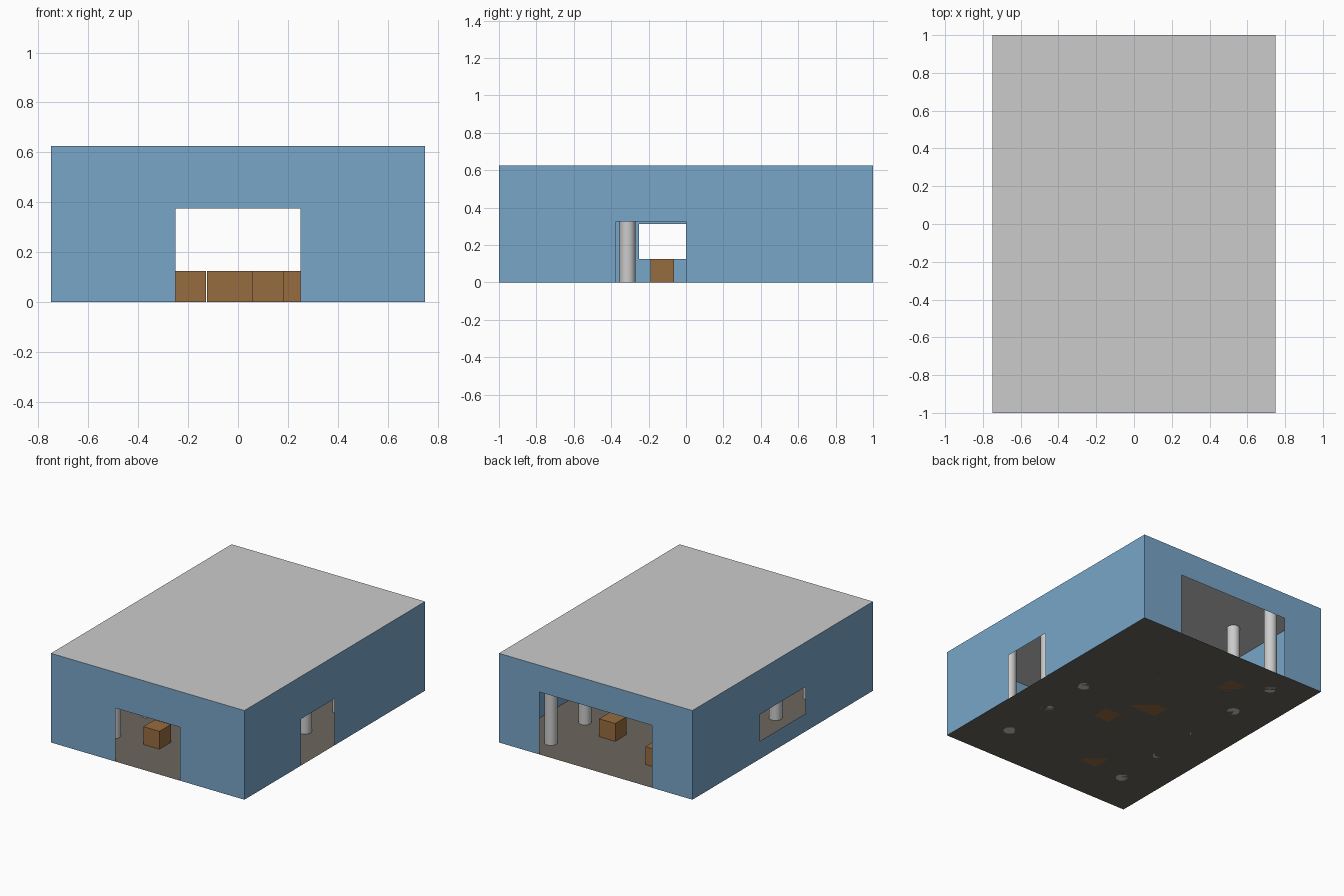
import bpy, bmesh, math

if "Cube" in bpy.data.objects:
    bpy.data.objects.remove(bpy.data.objects["Cube"])

W, D, H = 0.75, 1.0, 0.625   # half width, half depth, height


def material(name, rgb):
    m = bpy.data.materials.new(name)
    m.diffuse_color = (*rgb, 1)
    m.use_nodes = True
    m.node_tree.nodes["Principled BSDF"].inputs["Base Color"].default_value = m.diffuse_color
    return m


BLUE = material("wall_blue", (0.19, 0.38, 0.58))
BROWN = material("crate_brown", (0.31, 0.15, 0.05))
FLOOR = material("floor_dark", (0.15, 0.135, 0.11))


def add_object(name, bm, mat=None):
    bmesh.ops.remove_doubles(bm, verts=bm.verts, dist=1e-5)
    mesh = bpy.data.meshes.new(name)
    bm.to_mesh(mesh)
    bm.free()
    ob = bpy.data.objects.new(name, mesh)
    bpy.context.collection.objects.link(ob)
    if mat:
        mesh.materials.append(mat)
    return ob


def wall(name, half, place, opening, flip):
    """Thin wall with a rectangular opening (u0, u1, z0, z1)."""
    u0, u1, z0, z1 = opening
    us, zs = [-half, u0, u1, half], [0, z0, z1, H]
    bm = bmesh.new()
    for i in range(3):
        for j in range(3):
            if (i, j) == (1, 1) or zs[j + 1] - zs[j] < 1e-6:
                continue
            corners = [(us[i], zs[j]), (us[i + 1], zs[j]),
                       (us[i + 1], zs[j + 1]), (us[i], zs[j + 1])]
            if flip:
                corners.reverse()
            bm.faces.new([bm.verts.new(place(u, z)) for u, z in corners])
    return add_object(name, bm, BLUE)


def slab(name, z, up, mat=None):
    bm = bmesh.new()
    pts = [(-W, -D, z), (W, -D, z), (W, D, z), (-W, D, z)]
    bm.faces.new([bm.verts.new(p) for p in (pts if up else pts[::-1])])
    return add_object(name, bm, mat)


# Walls with doorways and one window
wall("front_wall", W, lambda u, z: (u, -D, z), (-0.25, 0.25, 0, 0.375), False)
wall("back_wall", W, lambda u, z: (u, D, z), (-0.4375, 0.4375, 0, 0.4375), True)
wall("right_wall", D, lambda u, z: (W, u, z), (-0.375, 0, 0, 0.327), False)
wall("left_wall", D, lambda u, z: (-W, u, z), (-0.25, 0.25, 0.125, 0.3125), True)

# Floor and roof
slab("floor", 0, False, FLOOR)
slab("roof", H, True)

# Two rows of round columns
for side, x in (("left", -0.477), ("right", 0.477)):
    for i in range(5):
        bm = bmesh.new()
        bmesh.ops.create_cone(bm, cap_ends=True, segments=32,
                              radius1=0.042, radius2=0.042, depth=H)
        bmesh.ops.translate(bm, verts=bm.verts,
                            vec=(x, -0.6875 + 0.375 * i, H / 2))
        ob = add_object(f"{side}_column_{i + 1}", bm)
        bpy.context.view_layer.objects.active = ob
        ob.select_set(True)
        bpy.ops.object.shade_smooth_by_angle(angle=math.radians(40))
        ob.select_set(False)

# Scattered crates
S = 0.125
spots = [(-0.19, -0.625), (0.121, -0.126), (-0.0625, 0.125),
         (0.0625, 0.125), (0.217, 0.5), (-0.263, 0.675)]
for i, (x, y) in enumerate(spots):
    bm = bmesh.new()
    bmesh.ops.create_cube(bm, size=S)
    bmesh.ops.translate(bm, verts=bm.verts, vec=(x, y, S / 2))
    add_object(f"crate_{i + 1}", bm, BROWN)
